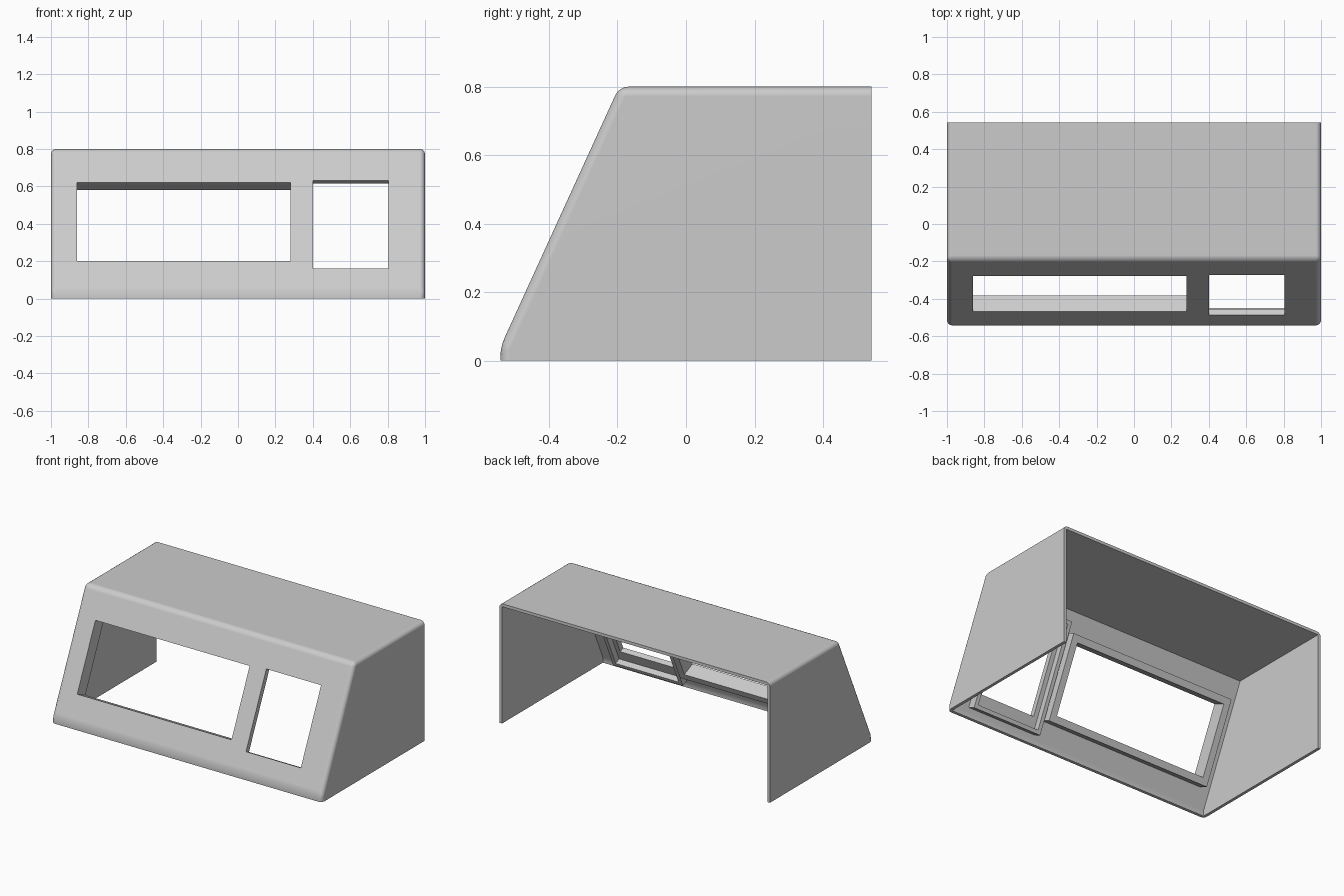
import bpy, bmesh
from math import radians
from mathutils import Matrix, Vector

cube = bpy.data.objects.get("Cube")
if cube:
    bpy.data.objects.remove(cube)

GREY = (0.6, 0.6, 0.6, 1)
mat = bpy.data.materials.new("light grey plastic")
mat.use_nodes = True
mat.diffuse_color = GREY
bsdf = next(n for n in mat.node_tree.nodes if n.type == 'BSDF_PRINCIPLED')
bsdf.inputs["Base Color"].default_value = GREY

# Sloping panel coordinates: x across, u up the slope, depth inward
BASE = Vector((0, -0.542, 0.04))
SLOPE = (Vector((0, -0.195, 0.8)) - BASE).normalized()
INWARD = Vector((0, SLOPE.z, -SLOPE.y))
PANEL = Matrix.Translation(BASE) @ Matrix(((1, 0, 0), SLOPE, INWARD)).transposed().to_4x4()


def finish(bm, name):
    bmesh.ops.recalc_face_normals(bm, faces=bm.faces[:])
    mesh = bpy.data.meshes.new(name)
    bm.to_mesh(mesh)
    bm.free()
    mesh.materials.append(mat)
    ob = bpy.data.objects.new(name, mesh)
    bpy.context.collection.objects.link(ob)
    return ob


def prism(name, profile, half, bevel=0):
    """Extrude a (y, z) side profile across x, rounding the outer edges."""
    bm = bmesh.new()
    face = bm.faces.new([bm.verts.new((-half, y, z)) for y, z in profile])
    new = bmesh.ops.extrude_face_region(bm, geom=[face])["geom"]
    bmesh.ops.translate(bm, vec=(2 * half, 0, 0),
                        verts=[v for v in new if isinstance(v, bmesh.types.BMVert)])
    bmesh.ops.recalc_face_normals(bm, faces=bm.faces[:])
    bm.normal_update()
    if bevel:
        def is_open(f):
            return f.normal.z < -0.9 or f.normal.y > 0.9
        edges = [e for e in bm.edges if not any(is_open(f) for f in e.link_faces)]
        bmesh.ops.bevel(bm, geom=edges, offset=bevel, segments=4, profile=0.5,
                        affect='EDGES', clamp_overlap=True)
    return finish(bm, name)


def panel_box(name, rect, near, far, grow=(0, 0)):
    """Box aligned with the sloping panel; rect is x0, x1, u0, u1."""
    x0, x1, u0, u1 = rect
    gx, gu = grow
    size = (x1 - x0 + 2 * gx, u1 - u0 + 2 * gu, far - near)
    mid = ((x0 + x1) / 2, (u0 + u1) / 2, (near + far) / 2)
    bm = bmesh.new()
    bmesh.ops.create_cube(bm, size=1, matrix=PANEL @ Matrix.Translation(mid)
                          @ Matrix.Diagonal((*size, 1)))
    return finish(bm, name)


def activate(ob):
    bpy.ops.object.select_all(action='DESELECT')
    ob.select_set(True)
    bpy.context.view_layer.objects.active = ob


def cut(ob, *cutters):
    activate(ob)
    for c in cutters:
        c.hide_render = True
        mod = ob.modifiers.new("cut", 'BOOLEAN')
        mod.operation = 'DIFFERENCE'
        mod.solver = 'EXACT'
        mod.object = c
        bpy.ops.object.modifier_apply(modifier=mod.name)


# Window openings in the sloping panel
WIDE = (-0.86, 0.28, 0.176, 0.638)
TALL = (0.40, 0.805, 0.132, 0.649)
wide_hole = panel_box("wide_hole", WIDE, -0.1, 0.2)
tall_hole = panel_box("tall_hole", TALL, -0.1, 0.2)

# Thin housing, open at the back and underneath
housing = prism("housing", [(-0.542, 0), (-0.542, 0.04), (-0.195, 0.8),
                            (0.542, 0.8), (0.542, 0)], 1.0, bevel=0.028)
cavity = prism("cavity", [(-0.522, -0.1), (-0.522, 0.036), (-0.182, 0.78),
                          (0.7, 0.78), (0.7, -0.1)], 0.98)
cut(housing, cavity, wide_hole, tall_hole)

# Deep frame behind the wide window
wide_frame = panel_box("wide_window_frame", WIDE, 0.01, 0.095, (0.045, 0.045))
cut(wide_frame, wide_hole)

# Frame with a recessed ledge behind the tall window
tall_frame = panel_box("tall_window_frame", TALL, 0.01, 0.075, (0.055, 0.1))
recess = panel_box("recess", TALL, 0.035, 0.2, (0.03, 0.075))
cut(tall_frame, recess, tall_hole)

for helper in (wide_hole, tall_hole, cavity, recess):
    bpy.data.objects.remove(helper)

# Smooth rounded edges, crisp cut edges
for ob in (housing, wide_frame, tall_frame):
    activate(ob)
    bpy.ops.object.shade_smooth_by_angle(angle=radians(30))
    ob.modifiers.new("flat panels", 'WEIGHTED_NORMAL').keep_sharp = True
